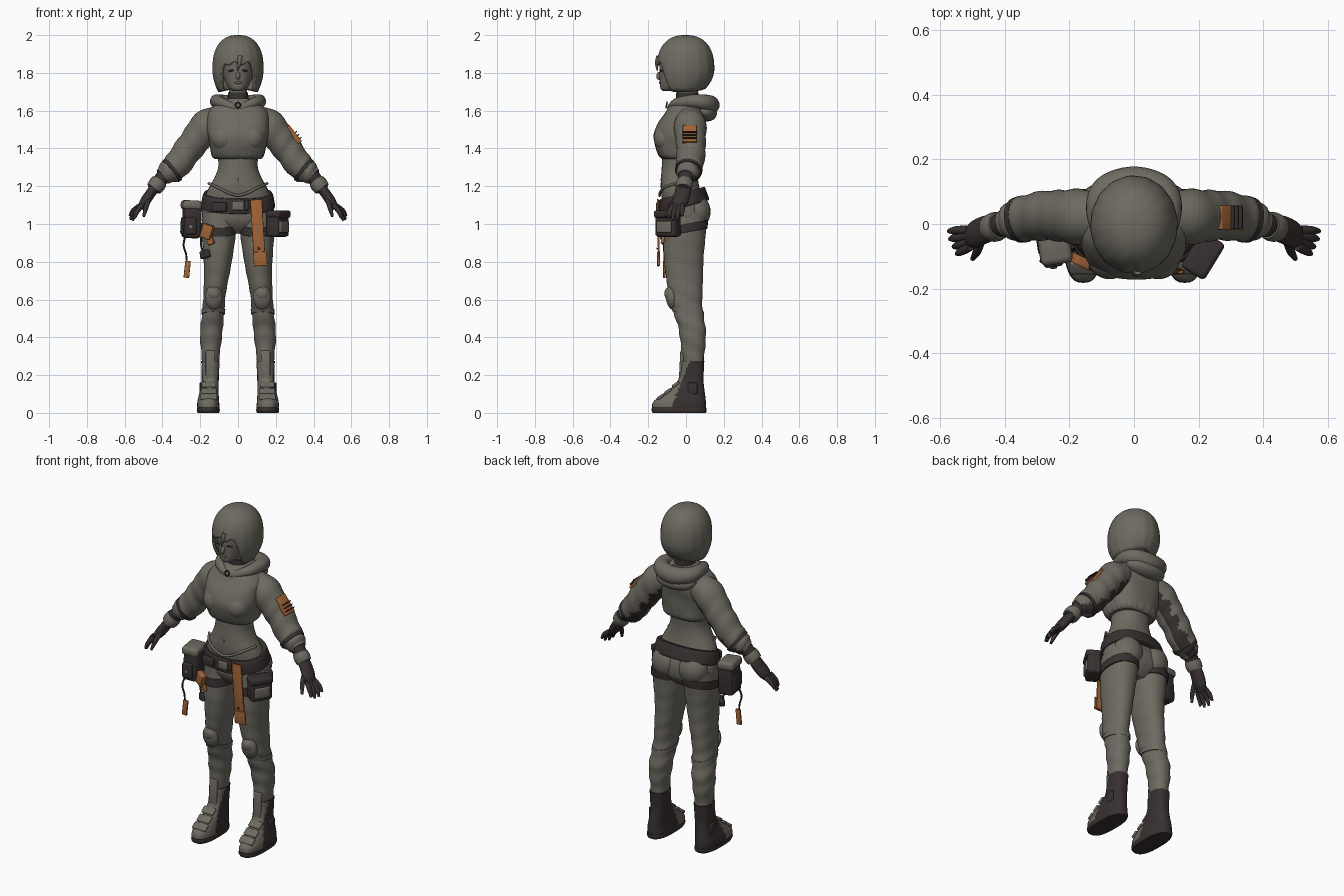
import bpy, bmesh, math
from mathutils import Vector, Matrix, Euler

def material(name, col):
    m = bpy.data.materials.new(name)
    m.diffuse_color = (*col, 1)
    return m

GREY = material("olive grey", (0.155, 0.145, 0.12))
DARK = material("dark brown", (0.04, 0.03, 0.03))
ORANGE = material("burnt orange", (0.36, 0.13, 0.04))
LIP = material("lip brown", (0.21, 0.11, 0.07))

def finish(name, bm, mats, rule=None, mirror=False):
    bmesh.ops.recalc_face_normals(bm, faces=bm.faces)
    bm.normal_update()
    for f in bm.faces:
        f.smooth = True
        if rule:
            f.material_index = int(rule(f.calc_center_median(), f.normal))
    me = bpy.data.meshes.new(name)
    bm.to_mesh(me)
    bm.free()
    for m in mats if isinstance(mats, (list, tuple)) else [mats]:
        me.materials.append(m)
    ob = bpy.data.objects.new(name, me)
    bpy.context.collection.objects.link(ob)
    if mirror:
        ob.modifiers.new("mirror", 'MIRROR').use_mirror_merge = False
    return ob

def spline(pts, n=6, closed=False):
    out, k = [], len(pts)
    get = (lambda i: pts[i % k]) if closed else (lambda i: pts[min(max(i, 0), k - 1)])
    for i in range(k if closed else k - 1):
        for j in range(n):
            t = j / n
            out.append(tuple(0.5 * (2*b + (c-a)*t + (2*a-5*b+4*c-d)*t*t + (3*b-a-3*c+d)*t**3)
                             for a, b, c, d in zip(get(i-1), get(i), get(i+1), get(i+2))))
    return out if closed else out + [tuple(pts[-1])]

def skin(bm, rings, loop=False, wrap=True, caps=True):
    vs = [[bm.verts.new(p) for p in r] for r in rings]
    n, k = len(vs[0]), len(vs)
    for i in range(k if loop else k - 1):
        for j in range(n if wrap else n - 1):
            a, b = vs[i], vs[(i + 1) % k]
            bm.faces.new((a[j], a[(j+1) % n], b[(j+1) % n], b[j]))
    if caps and not loop:
        bm.faces.new(vs[0])
        bm.faces.new(vs[-1])

def loft(name, secs, mats, p=2.2, tilt=0, wob=None, rule=None, mirror=False, n=40):
    """Horizontal rings given as (z, x0, x1, y0, y1)."""
    rings = []
    for z, x0, x1, y0, y1 in spline(secs):
        ring = []
        for j in range(n):
            a = 2 * math.pi * j / n
            c, s = (math.copysign(abs(v) ** (2 / p), v) for v in (math.cos(a), math.sin(a)))
            w = 1 + (wob(a, z) if wob else 0)
            y = (y0 + y1) / 2 + (y1 - y0) / 2 * s * w
            ring.append(((x0 + x1) / 2 + (x1 - x0) / 2 * c * w, y, z + tilt * y))
        rings.append(ring)
    bm = bmesh.new()
    skin(bm, rings)
    return finish(name, bm, mats, rule, mirror)

def tube(name, pts, mats, closed=False, ref=(0, 1, 0), wide=1, wob=None, rule=None, mirror=False, n=20):
    """Round section swept along (x, y, z, r) points."""
    path = spline(pts, 6, closed)
    rings, k = [], len(path)
    for i, q in enumerate(path):
        a, b = (path[i-1], path[(i+1) % k]) if closed else (path[max(i-1, 0)], path[min(i+1, k-1)])
        t = (Vector(b[:3]) - Vector(a[:3])).normalized()
        r = Vector(ref)
        u = (r - t * r.dot(t)).normalized()
        v = t.cross(u)
        ring = []
        for j in range(n):
            g = 2 * math.pi * j / n
            w = q[3] * (1 + (wob(g, i / k) if wob else 0))
            ring.append(Vector(q[:3]) + u * math.cos(g) * w * wide + v * math.sin(g) * w)
        rings.append(ring)
    bm = bmesh.new()
    skin(bm, rings, closed)
    return finish(name, bm, mats, rule, mirror)

def place(loc, size, rot):
    return Matrix.Translation(loc) @ Euler(rot).to_matrix().to_4x4() @ Matrix.Diagonal((*size, 1))

def box(name, loc, size, mat, rot=(0, 0, 0), bevel=0.01, mirror=False):
    bm = bmesh.new()
    bmesh.ops.create_cube(bm, size=1, matrix=place(loc, size, rot))
    if bevel:
        bmesh.ops.bevel(bm, geom=bm.edges[:], offset=bevel, segments=3, affect='EDGES', profile=0.5)
    return finish(name, bm, mat, None, mirror)

def ball(name, loc, size, mat, rot=(0, 0, 0), mirror=False):
    bm = bmesh.new()
    bmesh.ops.create_uvsphere(bm, u_segments=28, v_segments=16, radius=1, matrix=place(loc, size, rot))
    return finish(name, bm, mat, None, mirror)

def sym(rows):
    return [(z, -x, x, y0, y1) for z, x, y0, y1 in rows]

# Head, face and neck
loft("head", sym([(1.703, .02, -.12, -.06), (1.715, .042, -.134, -.02), (1.74, .062, -.138, .04),
                  (1.78, .078, -.14, .09), (1.83, .086, -.141, .1), (1.88, .085, -.138, .1), (1.93, .07, -.1, .08)]), GREY)
ball("nose", (0, -.14, 1.785), (.012, .017, .022), GREY, (-.3, 0, 0))
ball("lips", (0, -.136, 1.748), (.02, .008, .007), LIP)
ball("eye", (.036, -.1315, 1.812), (.017, .008, .005), DARK, (0, .1, .25), True)
loft("neck", sym([(1.58, .06, -.05, .07), (1.66, .048, -.045, .06), (1.74, .05, -.05, .07)]), GREY)
loft("neck_collar", sym([(1.62, .06, -.06, .072), (1.655, .056, -.055, .068), (1.695, .053, -.052, .066)]), DARK)

# Bob hair: sheet from crown to a bottom edge that changes around the head
def hair_point(th, s):
    a = abs(th)
    k = min(max((a - .55) / .4, 0), 1)
    k = k * k * (3 - 2 * k)
    low = .5 + .03 * math.sin(11 * th) * (1 - k) + k * .5 - .06 * max(0, (a - 2) / 1.14)
    u = low * s * s
    if u < .6:
        r = .135 * (1 - (1 - u / .6) ** 2.4) ** (1 / 2.4)
    else:
        r = .135 - (.03 + .025 * max(0, -math.cos(th))) * ((u - .6) / .4) ** 2
    r *= 1 + .008 * s * math.sin(16 * th) - .03 * math.exp(-(th / .07) ** 2)
    return (r * math.sin(th), -.003 - r * 1.13 * math.cos(th), 2.0 - .3 * u)

bm = bmesh.new()
skin(bm, [[hair_point(-math.pi + 2 * math.pi * j / 96, .03 + .97 * i / 26) for j in range(96)] for i in range(27)], caps=False)
bm.faces.new([v for v in bm.verts][:96])
hair = finish("hair", bm, GREY)
sol = hair.modifiers.new("thickness", 'SOLIDIFY')
sol.thickness, sol.offset = .016, -1
tube("fringe_lock", [(.012, -.145, 1.89, .012), (.006, -.154, 1.85, .01), (-.004, -.152, 1.81, .002)], GREY, ref=(1, 0, 0))

# Cropped hooded top
def frill(a, z):
    return .018 * math.sin(26 * a) * max(0, 1 - (z - 1.345) / .07) + .008 * math.sin(5 * a + z * 40)
loft("crop_top", sym([(1.345, .122, -.125, .07), (1.365, .138, -.145, .085), (1.42, .15, -.166, .09), (1.475, .16, -.17, .095),
                      (1.54, .165, -.145, .105), (1.59, .16, -.11, .105), (1.635, .115, -.085, .1), (1.665, .065, -.055, .08)]),
     GREY, p=2.6, wob=frill, n=104)
ball("bust", (.075, -.105, 1.455), (.068, .066, .07), GREY, mirror=True)
tube("hood_rim", [(0, -.08, 1.615, .02), (.085, -.045, 1.64, .028), (.112, .04, 1.65, .036), (.085, .105, 1.64, .045),
                  (0, .128, 1.63, .05), (-.085, .105, 1.64, .045), (-.112, .04, 1.65, .036), (-.085, -.045, 1.64, .028)],
     GREY, closed=True, ref=(0, 0, 1))
ball("hood_back", (0, .095, 1.595), (.125, .07, .05), GREY, (-.3, 0, 0))
tube("neck_ring", [(.014, -.103, 1.63, .004), (0, -.1, 1.644, .004), (-.014, -.103, 1.63, .004), (0, -.106, 1.616, .004)],
     DARK, closed=True, n=8)

# Sleeves, wrists and gloves
tube("sleeve", [(.1, .02, 1.555, .072), (.165, .022, 1.52, .086), (.22, .025, 1.45, .08), (.27, .027, 1.385, .076),
                (.33, .018, 1.305, .072), (.375, .008, 1.27, .06), (.402, 0, 1.25, .043)], [GREY, DARK],
     wob=lambda g, t: (.015 + .035 * t) * math.sin(38 * t + 2.2 * math.sin(g)),
     rule=lambda c, n: n.y > .25 and n.z < -.35, mirror=True, n=32)
tube("sleeve_strap", [(.343, .015, 1.29, .073), (.358, .012, 1.278, .071)], DARK, mirror=True, n=28)
tube("forearm", [(.385, .003, 1.262, .042), (.42, -.005, 1.222, .036), (.45, -.014, 1.18, .032)], DARK, mirror=True)
tube("wrist_cuff", [(.415, -.004, 1.228, .042), (.43, -.009, 1.207, .046), (.446, -.013, 1.186, .042)], GREY, mirror=True)
tube("palm", [(.445, -.013, 1.187, .026), (.468, -.02, 1.155, .027), (.495, -.034, 1.115, .026), (.515, -.042, 1.085, .016)],
     DARK, wide=1.6, mirror=True)
fingers = [((.507, -.07, 1.1), (.535, -.085, 1.065), (.548, -.092, 1.03)),
           ((.513, -.054, 1.095), (.545, -.066, 1.055), (.558, -.07, 1.018)),
           ((.516, -.036, 1.095), (.553, -.043, 1.06), (.569, -.046, 1.022)),
           ((.514, -.018, 1.1), (.553, -.02, 1.072), (.573, -.022, 1.042)),
           ((.472, -.045, 1.14), (.486, -.085, 1.09), (.5, -.108, 1.04))]
for i, pts in enumerate(fingers):
    tube("thumb" if i == 4 else "finger_%d" % (i + 1), [(*p, r) for p, r in zip(pts, (.014, .013, .007))],
         DARK, ref=(1, 0, .3), mirror=True, n=12)

# Sleeve patch on one arm
tilt = (0, -.657, 0)
box("sleeve_patch", (.293, .02, 1.472), (.03, .075, .11), ORANGE, tilt, .004)
box("sleeve_patch_panel", (.301, .02, 1.458), (.03, .066, .055), DARK, tilt, .004)
for k in range(3):
    box("patch_rib_%d" % k, (.294 + .012 * k, .02, 1.477 - .0155 * k), (.045, .072, .006), DARK, tilt, .002)

# Waist and hips
loft("waist_and_hips", sym([(1.40, .112, -.125, .07), (1.31, .104, -.128, .06), (1.25, .122, -.132, .062), (1.2, .15, -.134, .07),
                            (1.15, .172, -.13, .085), (1.08, .189, -.12, .11), (1.02, .185, -.112, .11), (.98, .14, -.09, .09),
                            (.95, .08, -.06, .06)]), GREY)
ball("navel", (0, -.1315, 1.235), (.004, .003, .01), DARK)
ball("buttock", (.088, .052, 1.065), (.088, .078, .092), GREY, mirror=True)
tube("hip_cord", [(.155, -.05, 1.215, .007), (.11, -.115, 1.195, .007), (.05, -.137, 1.165, .007), (0, -.14, 1.15, .007)],
     GREY, ref=(0, 0, 1), mirror=True, n=10)

# Trouser legs and knee pads
loft("trouser_leg", [(1.06, .008, .188, -.11, .11), (.95, .012, .191, -.117, .105), (.85, .025, .185, -.119, .095),
                     (.75, .042, .18, -.11, .09), (.66, .06, .182, -.096, .088), (.6, .068, .185, -.087, .085),
                     (.52, .075, .19, -.062, .092), (.45, .08, .199, -.04, .104), (.38, .088, .2, -.03, .104),
                     (.3, .098, .192, -.022, .096), (.2, .105, .188, -.018, .088)], GREY, mirror=True,
     wob=lambda a, z: (.008 + .022 * max(0, min(1, (.75 - z) / .2))) * math.sin(70 * z + 2.5 * math.sin(a)))
ball("knee_pad", (.128, -.075, .61), (.048, .032, .065), GREY, (.15, 0, 0), True)
ball("knee_plate", (.128, -.092, .628), (.034, .022, .034), GREY, (.15, 0, 0), True)
loft("knee_strap", [(.525, .07, .194, -.07, .096), (.55, .067, .192, -.08, .094)], GREY, tilt=-.15, mirror=True)

# Boots: dark body with grey front
loft("boot", [(0, .105, .21, -.168, .1), (.03, .098, .216, -.18, .106), (.06, .1, .215, -.172, .105), (.09, .102, .208, -.135, .102),
              (.125, .103, .2, -.085, .097), (.17, .102, .193, -.045, .093), (.22, .1, .193, -.03, .094), (.275, .097, .195, -.026, .097)],
     [DARK, GREY], p=2.6, mirror=True,
     rule=lambda c, n: c.z > .03 and (c.y < -.07 + (c.z - .05) * .4 or n.y < -.75))
loft("sole", [(0, .1, .214, -.176, .105), (.012, .096, .218, -.182, .109), (.026, .098, .217, -.181, .108)], DARK, p=2.6, mirror=True)
for k, (y, z) in enumerate([(-.135, .085), (-.095, .115), (-.055, .15)]):
    box("boot_strap_%d" % k, (.155, y, z), (.088 - .006 * k, .045, .016), GREY, (.62, 0, 0), .006, True)
box("shin_plate", (.146, -.024, .25), (.05, .02, .16), GREY, (-.05, 0, 0), .008, True)
box("ankle_plate", (.198, .035, .13), (.014, .05, .06), DARK, (0, 0, 0), .005, True)

# Belt with higher back, buckle and thigh straps
loft("belt", sym([(1.092, .192, -.138, .118), (1.1, .196, -.143, .122), (1.15, .188, -.143, .106), (1.17, .18, -.136, .098)]),
     DARK, tilt=.28)
box("belt_buckle", (0, -.142, 1.095), (.06, .016, .045), GREY, bevel=.005)
box("belt_clip", (.045, -.142, 1.1), (.022, .02, .055), DARK, bevel=.005)
box("belt_case", (-.1, -.137, 1.09), (.08, .03, .05), DARK, (0, 0, -.25), .008)
loft("thigh_strap", [(.955, .007, .197, -.123, .111), (.96, .005, .2, -.126, .114), (.995, .004, .2, -.124, .116), (1.0, .006, .197, -.12, .113)],
     DARK, tilt=.18, mirror=True)

# Large hip pouch with hanging cord and tag
box("hip_pouch", (-.245, -.06, 1.02), (.09, .12, .19), DARK, (0, .05, .15), .018)
box("hip_pouch_flap", (-.247, -.06, 1.1), (.1, .13, .05), GREY, (0, .05, .15), .018)
box("hip_pouch_pocket", (-.25, -.118, .99), (.06, .03, .09), DARK, (0, 0, .15), .01)
box("hip_pouch_side", (-.285, -.055, .99), (.03, .08, .09), DARK, (0, .05, .15), .01)
ball("pouch_button", (-.25, -.134, .985), (.012, .005, .012), GREY)
tube("pouch_cord", [(-.275, -.1, .95, .006), (-.288, -.115, .89, .005), (-.275, -.115, .84, .005), (-.27, -.115, .79, .005)],
     DARK, n=8)
box("cord_tag", (-.269, -.115, .76), (.03, .012, .09), ORANGE, (0, .1, 0), .003)

# Small hip pouch on the other side
turn = (0, 0, -.55)
box("side_pouch", (.21, -.095, 1.0), (.075, .125, .135), DARK, turn, .016)
box("side_pouch_flap", (.214, -.098, 1.052), (.085, .13, .04), DARK, turn, .014)
box("side_pouch_panel", (.243, -.117, .985), (.016, .09, .06), GREY, turn, .006)

# Hanging orange strap, thigh patches
box("hanging_strap", (.106, -.146, .955), (.062, .01, .35), ORANGE, (.02, -.06, 0), .003)
box("strap_end", (.118, -.148, .815), (.072, .01, .075), ORANGE, (.02, -.06, 0), .003)
ball("strap_rivet", (.109, -.153, .87), (.007, .004, .007), DARK)
box("thigh_patch_upper", (-.163, -.116, .96), (.06, .03, .075), ORANGE, (0, .3, -.45), .004)
box("thigh_patch_lower", (-.15, -.116, .92), (.035, .02, .06), ORANGE, (0, -.4, -.4), .004)
box("thigh_clip", (-.172, -.088, .84), (.06, .03, .04), DARK, (0, -.2, -.7), .006)
tube("thigh_clip_cord", [(-.19, -.1, .95, .006), (-.197, -.08, .9, .005), (-.185, -.082, .85, .005)], DARK, n=8)

# Smooth shading with sharp edges kept
for ob in bpy.data.objects:
    ob.select_set(True)
bpy.context.view_layer.objects.active = bpy.data.objects["head"]
bpy.ops.object.shade_smooth_by_angle(angle=math.radians(42))
